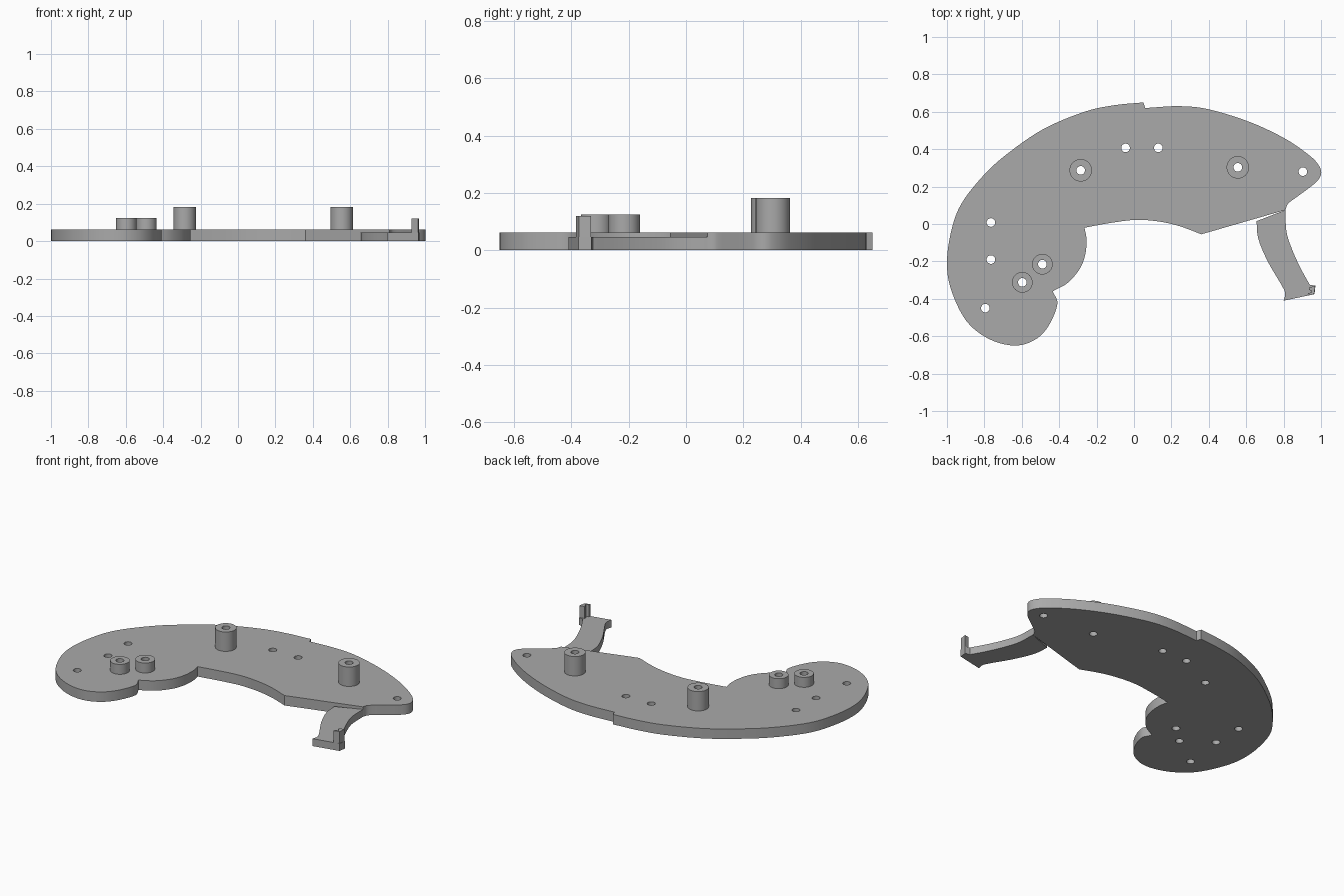
import bpy, bmesh, math
from mathutils import Vector

if "Cube" in bpy.data.objects:
    bpy.data.objects.remove(bpy.data.objects["Cube"])

grey = bpy.data.materials.new("plain grey")
grey.use_nodes = True
grey.diffuse_color = (0.4, 0.4, 0.4, 1)
grey.node_tree.nodes["Principled BSDF"].inputs["Base Color"].default_value = (0.4, 0.4, 0.4, 1)


def smooth_run(points, steps=5):
    """Smooth path through the points, without its last point."""
    p = [Vector(q) for q in points]
    p = [2 * p[0] - p[1]] + p + [2 * p[-1] - p[-2]]
    out = []
    for a, b, c, d in zip(p, p[1:], p[2:], p[3:]):
        for i in range(steps):
            t = i / steps
            out.append(0.5 * (2 * b + (c - a) * t + (2 * a - 5 * b + 4 * c - d) * t * t
                              + (3 * b - a - 3 * c + d) * t ** 3))
    return out


def outline(runs):
    """Closed loop of smooth runs that meet at sharp corners."""
    loop = []
    for run, following in zip(runs, runs[1:] + runs[:1]):
        points = run + [following[0]]
        loop += smooth_run(points) if len(points) > 2 else [Vector(points[0])]
    return loop


def circle(x, y, r, n=32):
    return [(x + r * math.cos(math.tau * i / n), y + r * math.sin(math.tau * i / n)) for i in range(n)]


def prism(name, loops, bottom, top):
    """Solid between two heights; loops after the first are holes."""
    curve = bpy.data.curves.new(name, "CURVE")
    curve.dimensions, curve.fill_mode = "2D", "BOTH"
    curve.extrude = (top - bottom) / 2
    for loop in loops:
        spline = curve.splines.new("POLY")
        spline.points.add(len(loop) - 1)
        for point, (x, y) in zip(spline.points, loop):
            point.co = (x, y, 0, 1)
        spline.use_cyclic_u = True
    obj = bpy.data.objects.new(name, curve)
    bpy.context.collection.objects.link(obj)
    obj.location.z = (top + bottom) / 2
    bpy.ops.object.select_all(action="DESELECT")
    obj.select_set(True)
    bpy.context.view_layer.objects.active = obj
    bpy.ops.object.convert(target="MESH")
    obj = bpy.context.object
    bm = bmesh.new()
    bm.from_mesh(obj.data)
    bmesh.ops.remove_doubles(bm, verts=bm.verts, dist=0.0005)
    bmesh.ops.recalc_face_normals(bm, faces=bm.faces)
    bm.to_mesh(obj.data)
    bm.free()
    obj.data.materials.clear()
    obj.data.materials.append(grey)
    bpy.ops.object.shade_smooth_by_angle(angle=math.radians(30))
    return obj


PLATE, ARM, HOLE = 0.062, 0.046, 0.023

# Bosses: x, y, radius, top
bosses = {
    "tall_boss_left": (0.555, 0.303, 0.06, 0.183),
    "tall_boss_right": (-0.285, 0.287, 0.06, 0.183),
    "short_boss_inner": (-0.49, -0.215, 0.055, 0.124),
    "short_boss_outer": (-0.597, -0.312, 0.055, 0.124),
}
screw_holes = [(-0.045, 0.407), (0.13, 0.407), (0.903, 0.28),
               (-0.765, 0.008), (-0.765, -0.19), (-0.795, -0.45)]

# Curved base plate, pierced by every hole
plate_runs = [
    [(0.05, 0.65)],
    [(0.06, 0.62), (0.24, 0.63), (0.4, 0.613), (0.62, 0.545), (0.81, 0.455), (0.94, 0.365),
     (0.99, 0.31), (1, 0.265), (0.97, 0.22), (0.885, 0.155), (0.825, 0.11)],
    [(0.81, 0.075)],
    [(0.36, -0.055), (0.245, -0.012), (0.135, 0.013), (0.01, 0.022), (-0.13, 0.005)],
    [(-0.265, -0.02), (-0.254, -0.08), (-0.26, -0.16), (-0.29, -0.24), (-0.355, -0.315)],
    [(-0.435, -0.36), (-0.41, -0.43), (-0.46, -0.55), (-0.535, -0.622), (-0.64, -0.65),
     (-0.775, -0.615), (-0.895, -0.52), (-0.975, -0.36), (-1, -0.215), (-0.98, -0.05),
     (-0.925, 0.105), (-0.8, 0.265), (-0.665, 0.385), (-0.48, 0.51), (-0.265, 0.6), (-0.105, 0.635)],
]
holes = screw_holes + [b[:2] for b in bosses.values()]
prism("base_plate", [outline(plate_runs)] + [circle(x, y, HOLE) for x, y in holes], 0, PLATE)

for name, (x, y, r, top) in bosses.items():
    prism(name, [circle(x, y, r), circle(x, y, HOLE)], PLATE, top)

# Thin curved arm with a small upright catch at its tip
arm_runs = [
    [(0.655, 0.015), (0.665, -0.08), (0.715, -0.2), (0.785, -0.32), (0.808, -0.37)],
    [(0.8, -0.41)],
    [(0.965, -0.375)],
    [(0.97, -0.33)],
    [(0.94, -0.325), (0.89, -0.235), (0.845, -0.135), (0.815, -0.04)],
    [(0.81, 0.075)],
]
prism("arm", [outline(arm_runs)], 0, ARM)
prism("arm_catch", [[(0.928, -0.383), (0.963, -0.374), (0.969, -0.332), (0.938, -0.338),
                     (0.936, -0.353), (0.95, -0.356), (0.948, -0.366), (0.93, -0.37)]], ARM, 0.12)
